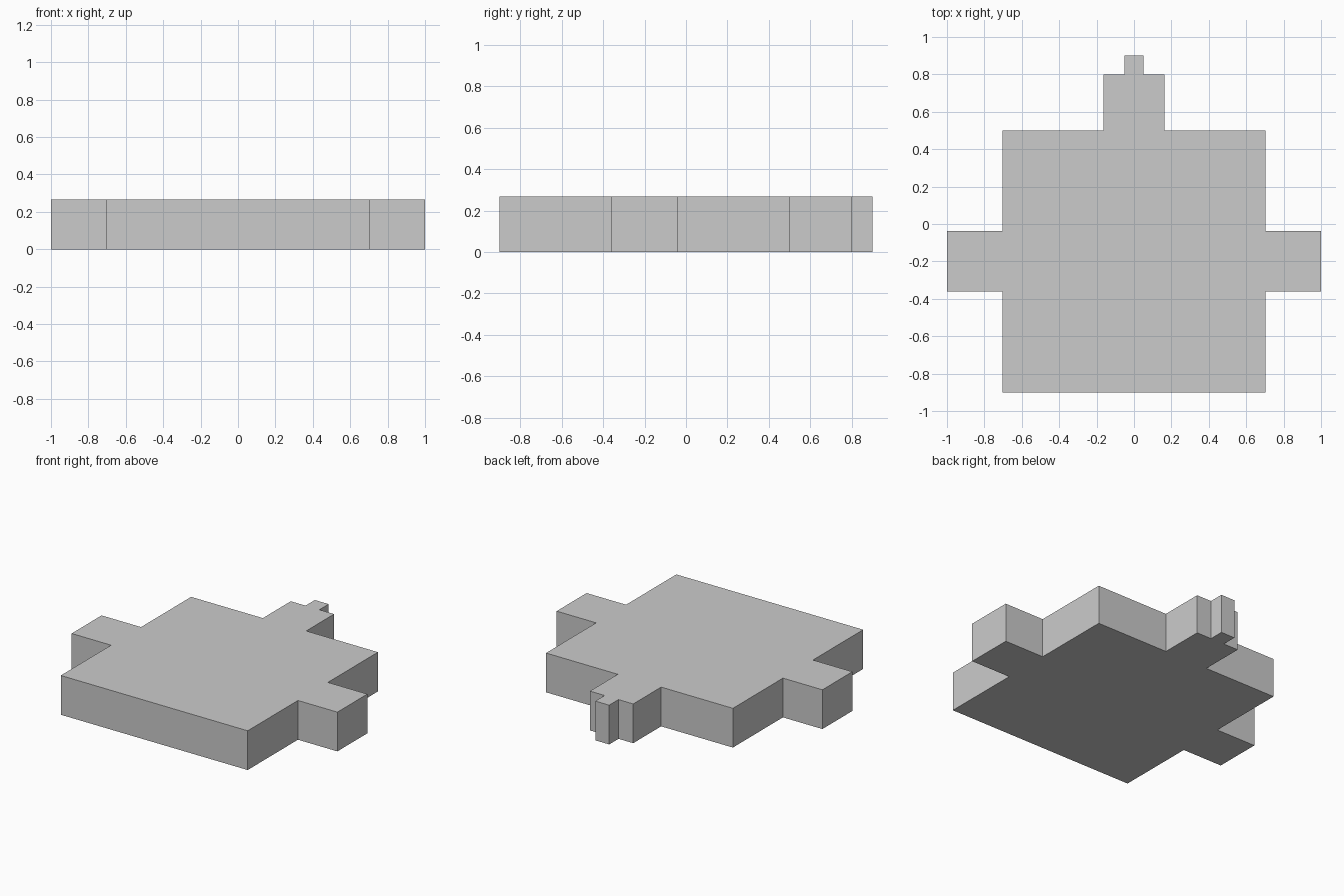
import bpy, bmesh

if "Cube" in bpy.data.objects:
    bpy.data.objects.remove(bpy.data.objects["Cube"])

HEIGHT = 0.267

# Right half of the outline, from front centre to back centre
half = [(0.703, -0.90), (0.703, -0.36), (1.0, -0.36), (1.0, -0.038),
        (0.703, -0.038), (0.703, 0.50), (0.163, 0.50), (0.163, 0.80),
        (0.052, 0.80), (0.052, 0.90)]
outline = half + [(-x, y) for x, y in reversed(half)]

# Stepped plate: outline extruded upwards
bm = bmesh.new()
base = bm.faces.new([bm.verts.new((x, y, 0)) for x, y in outline])
ext = bmesh.ops.extrude_face_region(bm, geom=[base], use_keep_orig=True)
top = [v for v in ext["geom"] if isinstance(v, bmesh.types.BMVert)]
bmesh.ops.translate(bm, verts=top, vec=(0, 0, HEIGHT))
bmesh.ops.recalc_face_normals(bm, faces=bm.faces)

mesh = bpy.data.meshes.new("stepped_plate")
bm.to_mesh(mesh)
bm.free()
plate = bpy.data.objects.new("stepped_plate", mesh)
bpy.context.collection.objects.link(plate)
